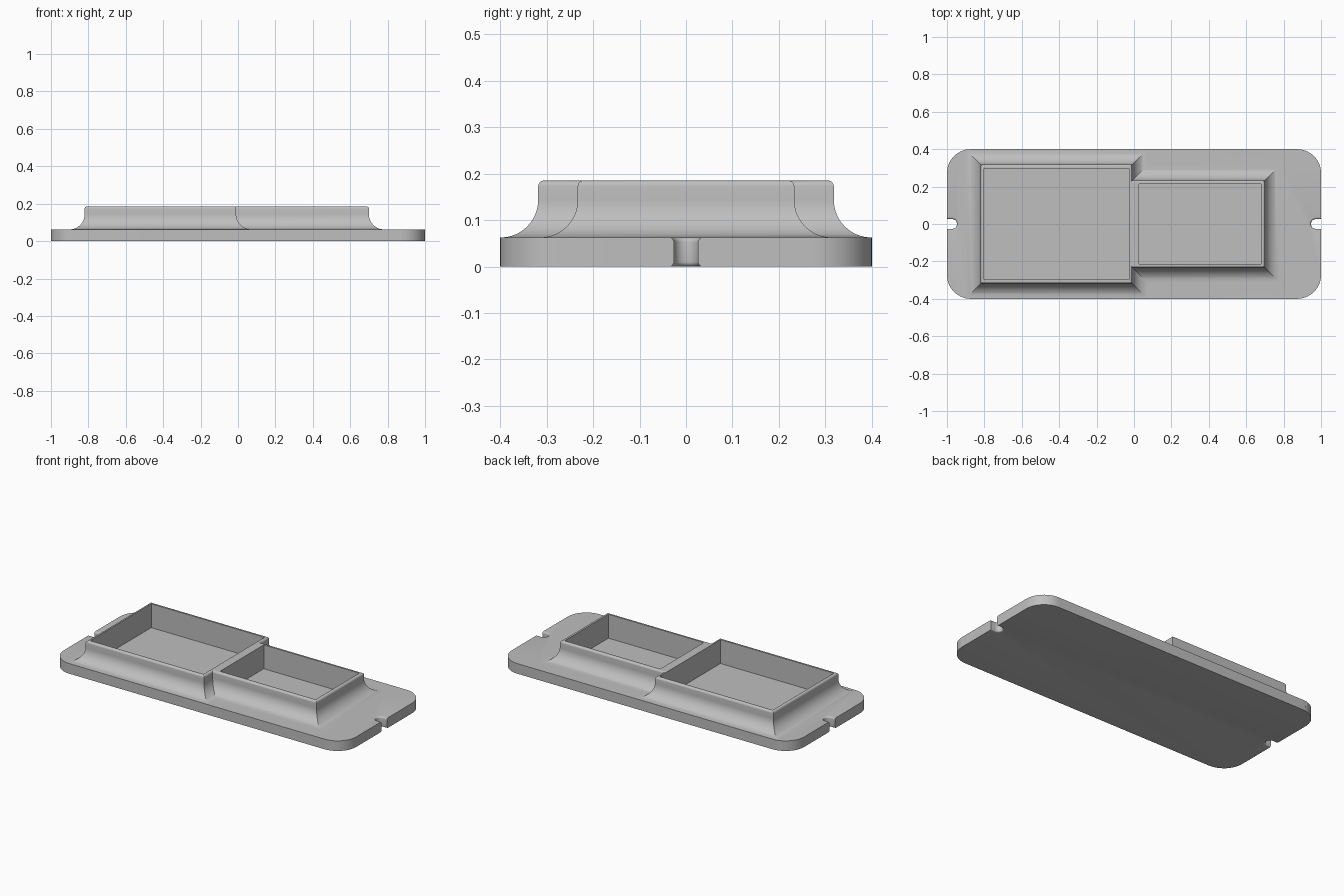
import bpy, bmesh, math

cube = bpy.data.objects.get("Cube")
if cube:
    bpy.data.objects.remove(cube, do_unlink=True)

PLATE_H, TOP, FLOOR = 0.0625, 0.185, 0.0375

grey = bpy.data.materials.new("light grey plastic")
grey.use_nodes = True
colour = (0.52, 0.52, 0.52, 1)
grey.diffuse_color = colour
grey.node_tree.nodes["Principled BSDF"].inputs["Base Color"].default_value = colour


def loft(name, rings):
    """Closed solid through a stack of rings with equal point counts."""
    bm = bmesh.new()
    loops = [[bm.verts.new(p) for p in ring] for ring in rings]
    n = len(loops[0])
    for a, b in zip(loops, loops[1:]):
        for i in range(n):
            j = (i + 1) % n
            bm.faces.new((a[i], a[j], b[j], b[i]))
    bm.faces.new(loops[0][::-1])
    bm.faces.new(loops[-1])
    bmesh.ops.recalc_face_normals(bm, faces=bm.faces[:])
    mesh = bpy.data.meshes.new(name)
    bm.to_mesh(mesh)
    bm.free()
    mesh.materials.append(grey)
    obj = bpy.data.objects.new(name, mesh)
    bpy.context.collection.objects.link(obj)
    return obj


def flat_ring(points, z):
    return [(x, y, z) for x, y in points]


def arc(cx, cy, r, start, end, steps):
    angles = [math.radians(start + (end - start) * i / steps) for i in range(steps + 1)]
    return [(cx + r * math.cos(a), cy + r * math.sin(a)) for a in angles]


def box(name, x0, x1, y, z0, z1):
    outline = [(x0, -y), (x1, -y), (x1, y), (x0, y)]
    return loft(name, [flat_ring(outline, z0), flat_ring(outline, z1)])


def combine(target, other, operation):
    """Apply a boolean and remove the helper."""
    other.hide_render = True
    mod = target.modifiers.new(operation, 'BOOLEAN')
    mod.operation, mod.object, mod.solver = operation, other, 'EXACT'
    bpy.context.view_layer.objects.active = target
    bpy.ops.object.modifier_apply(modifier=mod.name)
    bpy.data.objects.remove(other, do_unlink=True)


# Base plate with rounded corners
R = 0.128
corners = [(1, 1, 0), (-1, 1, 90), (-1, -1, 180), (1, -1, 270)]
outline = []
for sx, sy, a in corners:
    outline += arc(sx * (1 - R), sy * (0.4 - R), R, a, a + 90, 14)
tray = loft("double_tray", [flat_ring(outline, 0), flat_ring(outline, PLATE_H)])


# Stepped housing: wide and narrow bay in one outline, mitred as it flares
def housing_outline(d):
    half = [(0.70 + d, 0.233 + d), (-0.01 + d, 0.233 + d),
            (-0.01 + d, 0.318 + d), (-0.82 - d, 0.318 + d)]
    return half + [(x, -y) for x, y in reversed(half)]


FLARE, RIM = 0.081, 0.012
profile = [(FLARE, 0.03)]
profile += arc(FLARE, PLATE_H + FLARE, FLARE, 270, 180, 16)
profile += arc(-RIM, TOP - RIM, RIM, 0, 90, 6)
housing = loft("housing", [flat_ring(housing_outline(d), z) for d, z in profile])
combine(tray, housing, 'UNION')

# Two open pockets
combine(tray, box("wide_pocket", -0.802, -0.027, 0.298, FLOOR, 0.3), 'DIFFERENCE')
combine(tray, box("narrow_pocket", 0.027, 0.68, 0.213, FLOOR, 0.3), 'DIFFERENCE')

# Screw notches in both ends, with softened upper and lower edges
SOFT, SLOT = 0.01, 0.026
edge = [(r, z) for r, z in arc(SLOT + SOFT, SOFT, SOFT, 270, 180, 5)]
levels = [(edge[0][0], -0.02)] + edge
levels += [(r, PLATE_H - z) for r, z in reversed(levels)]
for side in (-1, 1):
    rings = []
    for r, z in levels:
        slot = arc(0.972, 0, r, 90, 270, 16) + [(1.1, -r), (1.1, r)]
        rings.append([(side * x, y, z) for x, y in slot])
    combine(tray, loft("notch", rings), 'DIFFERENCE')

# Smooth the curved faces, keep the edges crisp
bpy.ops.object.select_all(action='DESELECT')
tray.select_set(True)
bpy.context.view_layer.objects.active = tray
bpy.ops.object.shade_smooth_by_angle(angle=math.radians(25))
